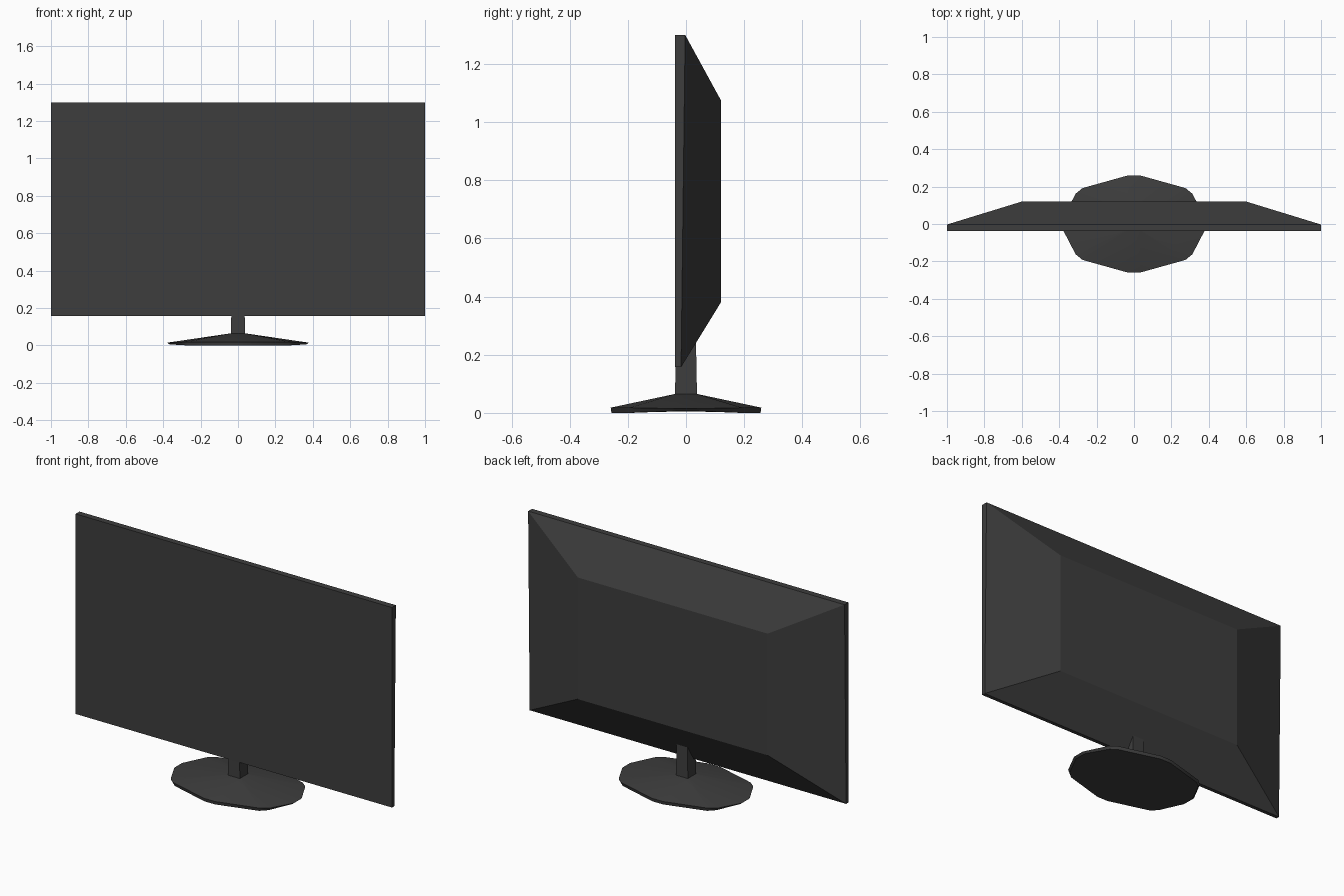
import bpy, bmesh

if "Cube" in bpy.data.objects:
    bpy.data.objects.remove(bpy.data.objects["Cube"])

# One dark plastic colour for everything
plastic = bpy.data.materials.new("dark_grey_plastic")
plastic.diffuse_color = (0.047, 0.047, 0.047, 1)
plastic.use_nodes = True
plastic.node_tree.nodes["Principled BSDF"].inputs["Base Color"].default_value = plastic.diffuse_color


def loft(name, rings, smooth=None):
    """Skin a list of equal-length point rings and cap both ends."""
    bm = bmesh.new()
    loops = [[bm.verts.new(p) for p in ring] for ring in rings]
    n = len(loops[0])
    for a, b in zip(loops, loops[1:]):
        for i in range(n):
            j = (i + 1) % n
            bm.faces.new((a[i], a[j], b[j], b[i]))
    bm.faces.new(loops[0][::-1])
    bm.faces.new(loops[-1])
    bmesh.ops.recalc_face_normals(bm, faces=bm.faces[:])
    mesh = bpy.data.meshes.new(name)
    bm.to_mesh(mesh)
    bm.free()
    mesh.materials.append(plastic)
    obj = bpy.data.objects.new(name, mesh)
    bpy.context.collection.objects.link(obj)
    if smooth:
        bpy.ops.object.select_all(action='DESELECT')
        obj.select_set(True)
        bpy.context.view_layer.objects.active = obj
        bpy.ops.object.shade_smooth_by_angle(angle=smooth)
    return obj


def upright(half_w, z0, z1, y0, y1):
    """Upright rectangle, y0 at its bottom edge and y1 at its top edge."""
    return [(-half_w, y0, z0), (half_w, y0, z0), (half_w, y1, z1), (-half_w, y1, z1)]


# Screen: thin slab (thinner at the bottom) with a tapered back housing
loft("screen", [
    upright(1.0, 0.157, 1.30, -0.038, -0.038),
    upright(1.0, 0.157, 1.30, -0.017, -0.003),
    upright(0.6, 0.38, 1.075, 0.12, 0.12),
])

# Neck: square post running up into the housing
def square(h, z):
    return [(-h, -h, z), (h, -h, z), (h, h, z), (-h, h, z)]

loft("neck", [square(0.038, 0.05), square(0.034, 0.26)])

# Base: stretched octagon with clipped corners, sloping up to the neck
quarter = [(0.378, 0.035), (0.312, 0.162), (0.275, 0.192), (0.035, 0.259)]
outline = quarter + [(-x, y) for x, y in quarter[::-1]]
outline += [(-x, -y) for x, y in outline]


def collar(x, y):
    """Project an outline point onto the small square around the neck."""
    u, v = x / 0.378, y / 0.259
    k = 0.038 / max(abs(u), abs(v))
    return (u * k, v * k, 0.065)


def rim(x, lift):
    """The rim thins out towards the left and right tips."""
    return lift * max(0, abs(x) - 0.275) / 0.103


loft("base", [
    [(x * 0.97, y * 0.99, rim(x, 0.006)) for x, y in outline],
    [(x, y, 0.018 - rim(x, 0.003)) for x, y in outline],
    [collar(x, y) for x, y in outline],
], smooth=0.6)
